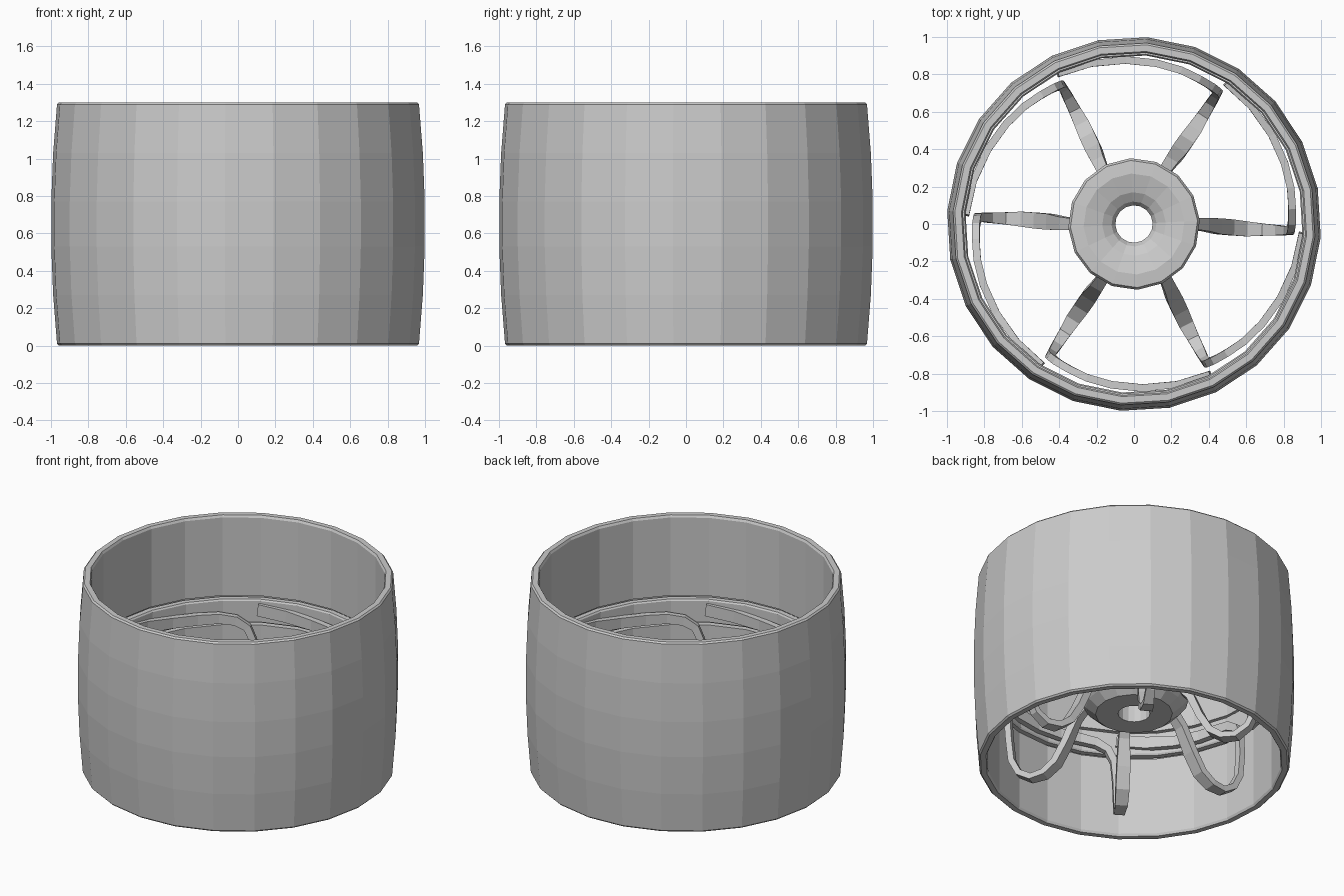
import bpy, bmesh
from math import sin, cos, radians, pi
from mathutils import Vector

if "Cube" in bpy.data.objects:
    bpy.data.objects.remove(bpy.data.objects["Cube"])


def finish(bm, name):
    bmesh.ops.recalc_face_normals(bm, faces=bm.faces[:])
    me = bpy.data.meshes.new(name)
    bm.to_mesh(me)
    bm.free()
    ob = bpy.data.objects.new(name, me)
    bpy.context.collection.objects.link(ob)
    return ob


def lathe(name, profile, sides, offset):
    """Closed (radius, z) profile turned about the z axis."""
    bm = bmesh.new()
    rings = []
    for k in range(sides):
        a = 2 * pi * k / sides + radians(offset)
        rings.append([bm.verts.new((r * cos(a), r * sin(a), z)) for r, z in profile])
    n = len(profile)
    for k in range(sides):
        p, q = rings[k], rings[(k + 1) % sides]
        for i in range(n):
            j = (i + 1) % n
            bm.faces.new((p[i], q[i], q[j], p[j]))
    return finish(bm, name)


def polar(r, deg, z):
    a = radians(deg)
    return Vector((r * cos(a), r * sin(a), z))


def blade(name, path, start):
    """Flat band swept along (radius, angle, z, width, thickness) points."""
    bm = bmesh.new()
    pts = [polar(r, start + d, z) for r, d, z, w, t in path]
    rings = []
    for i, (r, d, z, w, t) in enumerate(path):
        tan = (pts[min(i + 1, len(pts) - 1)] - pts[max(i - 1, 0)]).normalized()
        rad = polar(1, start + d, 0)
        if i < 8:
            wide = Vector((0, 0, 1)).cross(rad)
        else:
            wide = tan.cross(rad).normalized()
        thin = wide.cross(tan).normalized()
        rings.append([bm.verts.new(pts[i] + wide * (a * w / 2) + thin * (b * t / 2))
                      for a, b in ((-1, -1), (1, -1), (1, 1), (-1, 1))])
    for p, q in zip(rings, rings[1:]):
        for i in range(4):
            j = (i + 1) % 4
            bm.faces.new((p[i], p[j], q[j], q[i]))
    bm.faces.new(rings[0])
    bm.faces.new(rings[-1])
    return finish(bm, name)


# Bulging outer shell with thick rims and an inner groove for the ring
outer = [(1.002 - 0.032 * ((z - 0.65) / 0.64) ** 2, z)
         for z in (0.01, 0.27, 0.53, 0.77, 1.03, 1.29)]
shell = outer + [(0.96, 1.30), (0.925, 1.30), (0.917, 1.285), (0.917, 0.75), (0.96, 0.75),
                 (0.96, 0.55), (0.917, 0.55), (0.917, 0.015), (0.925, 0), (0.96, 0)]
lathe("outer_shell", shell, 24, -4)

# Rotor ring sitting in the groove
lathe("rotor_ring", [(0.945, 0.57), (0.91, 0.57), (0.903, 0.58), (0.903, 0.72),
                     (0.91, 0.73), (0.945, 0.73)], 24, -4)

# Hub with a shallow dished top and through hole
lathe("hub", [(0.10, 0.35), (0.24, 0.35), (0.30, 0.40), (0.345, 0.46), (0.352, 0.54), (0.34, 0.56),
              (0.27, 0.565), (0.23, 0.555), (0.17, 0.54), (0.12, 0.51), (0.10, 0.48)], 16, 3)

# Six looped blades: dip from the hub, rise at the tip, run along the ring
path = [(0.30, 3.5, 0.49, 0.06, 0.06), (0.38, 2.5, 0.39, 0.07, 0.05), (0.45, 1.5, 0.23, 0.085, 0.045),
        (0.52, 1, 0.11, 0.085, 0.045), (0.60, 0.5, 0.05, 0.08, 0.04), (0.69, 0.5, 0.04, 0.065, 0.04),
        (0.77, 0.5, 0.09, 0.055, 0.04), (0.82, 0.5, 0.19, 0.045, 0.04), (0.835, 0.7, 0.34, 0.045, 0.04),
        (0.84, 1.5, 0.48, 0.045, 0.04), (0.845, 4, 0.565, 0.05, 0.04), (0.85, 9, 0.61, 0.06, 0.04),
        (0.86, 16, 0.625, 0.065, 0.04), (0.868, 25, 0.625, 0.07, 0.04), (0.878, 36, 0.63, 0.07, 0.04),
        (0.888, 48, 0.645, 0.08, 0.035), (0.898, 60, 0.665, 0.08, 0.03)]
for k in range(6):
    blade(f"loop_blade_{k + 1}", path, -3 + 60 * k)
